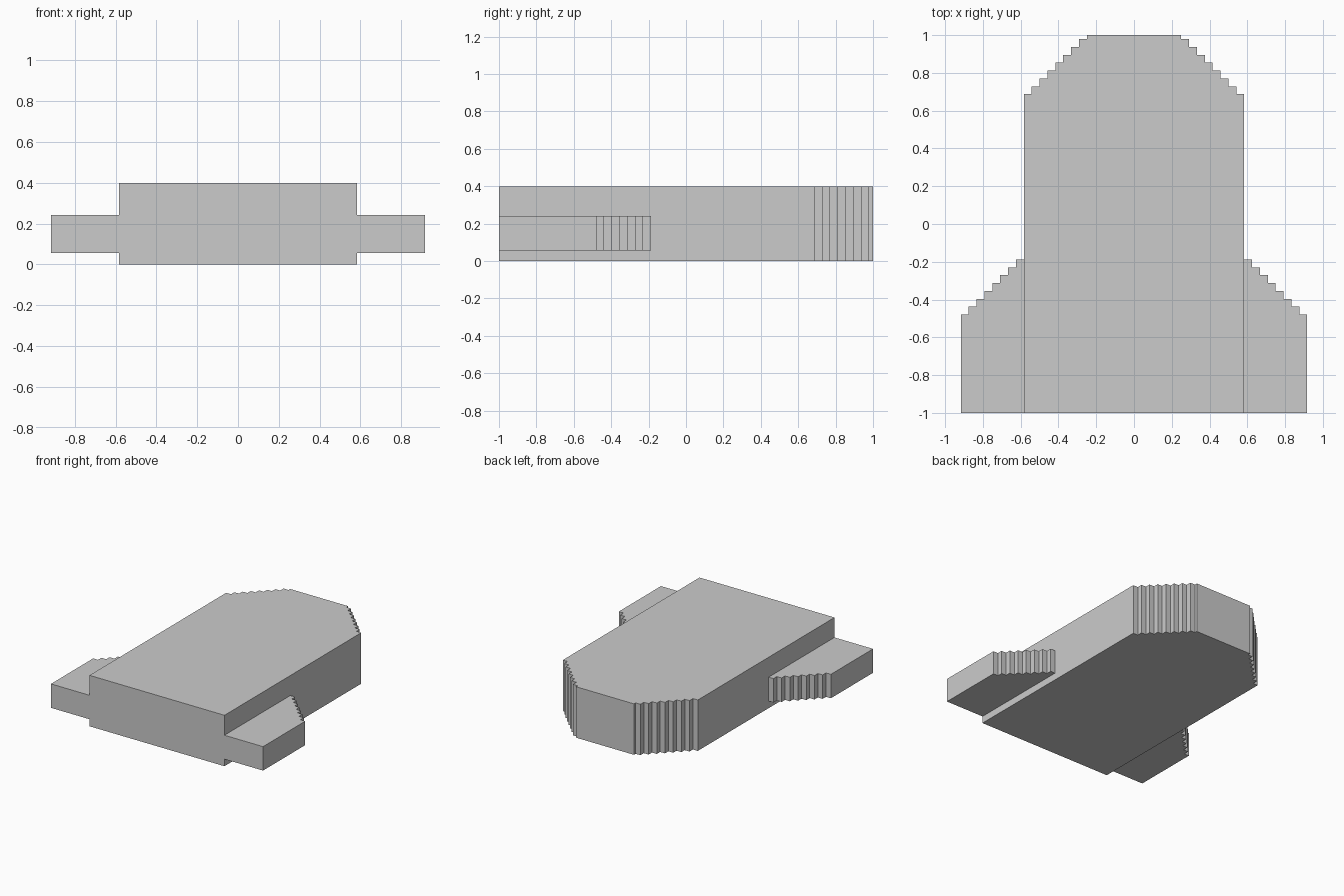
import bpy
import bmesh

if "Cube" in bpy.data.objects:
    bpy.data.objects.remove(bpy.data.objects["Cube"])

U = 1 / 48  # half the width of one stair step


def stairs(x_outer, y_low, steps):
    """Stair-stepped outline climbing inwards from the outer edge."""
    pts = []
    for i in range(steps):
        y = (y_low + 2 * i) * U
        pts += [((x_outer - 2 * i) * U, y), ((x_outer - 2 * i - 2) * U, y)]
    return pts


def prism(name, outline, z0, z1):
    """Extrude a counter-clockwise outline from z0 to z1."""
    bm = bmesh.new()
    face = bm.faces.new([bm.verts.new((x, y, z0)) for x, y in outline])
    ext = bmesh.ops.extrude_face_region(bm, geom=[face])
    top = [v for v in ext["geom"] if isinstance(v, bmesh.types.BMVert)]
    bmesh.ops.translate(bm, verts=top, vec=(0, 0, z1 - z0))
    bmesh.ops.recalc_face_normals(bm, faces=bm.faces[:])
    mesh = bpy.data.meshes.new(name)
    bm.to_mesh(mesh)
    bm.free()
    obj = bpy.data.objects.new(name, mesh)
    bpy.context.collection.objects.link(obj)
    return obj


def mirrored(pts):
    return [(-x, y) for x, y in reversed(pts)]


# Main slab with stepped corners at the back
half = [(28 * U, -1)] + stairs(28, 33, 8) + [(12 * U, 1)]
body = prism("body", half + mirrored(half), 0, 0.398)

# Thinner stepped side wings, reaching into the slab and fused with it
wing = [(0.45, -1), (44 * U, -1)] + stairs(44, -23, 8) + [(0.45, -9 * U)]
wings = [prism("right_wing", wing, 0.055, 0.242),
         prism("left_wing", mirrored(wing), 0.055, 0.242)]

bpy.context.view_layer.objects.active = body
for w in wings:
    mod = body.modifiers.new("fuse_" + w.name, "BOOLEAN")
    mod.operation = "UNION"
    mod.solver = "EXACT"
    mod.object = w
    bpy.ops.object.modifier_apply(modifier=mod.name)
    bpy.data.objects.remove(w)
